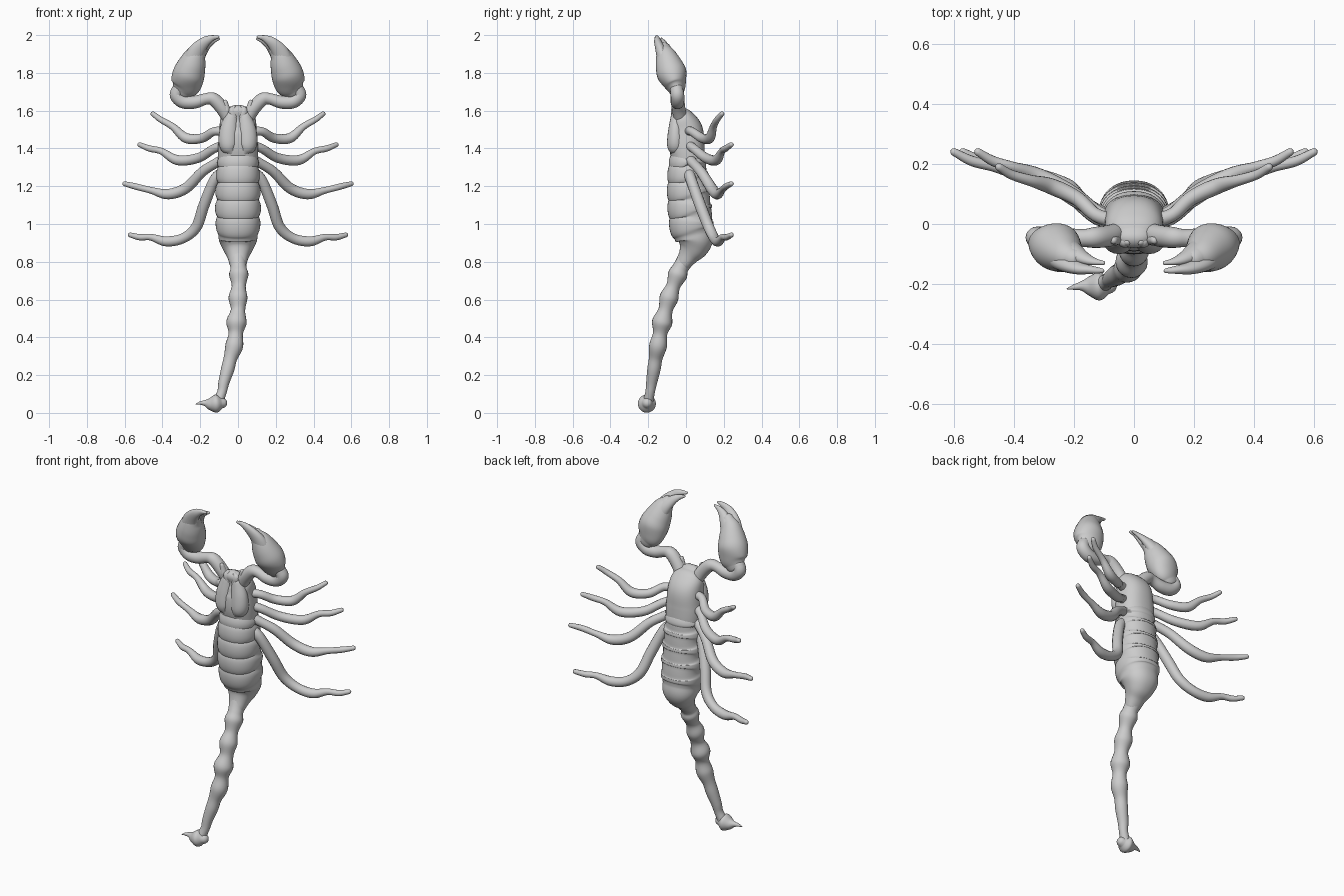
import bpy, bmesh, math
from mathutils import Vector

X, Y, Z = Vector((1, 0, 0)), Vector((0, 1, 0)), Vector((0, 0, 1))


def spline(keys, steps):
    """Catmull-Rom through n-dimensional keys."""
    k = [Vector(p) for p in keys]
    k = [k[0] * 2 - k[1]] + k + [k[-1] * 2 - k[-2]]
    out = []
    for i in range(1, len(k) - 2):
        a, b, c, d = k[i - 1:i + 3]
        for s in range(steps):
            t = s / steps
            out.append(0.5 * (b * 2 + (c - a) * t + (a * 2 - b * 5 + c * 4 - d) * t * t
                              + (b * 3 - a - c * 3 + d) * t ** 3))
    return out + [k[-2]]


def tube(name, keys, ref=X, mirror=False, sides=20, steps=6, power=2.0):
    """Organic limb: keys are (x, y, z, radius along ref, other radius)."""
    pts = spline([p if len(p) == 5 else (*p, p[3]) for p in keys], steps)
    pos = [Vector(p[:3]) for p in pts]
    rings = []
    for i, p in enumerate(pts):
        t = (pos[min(i + 1, len(pos) - 1)] - pos[max(i - 1, 0)]).normalized()
        ra, rb = max(p[3], .002), max(p[4], .002)
        dome = [(math.sin(a), math.cos(a)) for a in (0.45, 0.9, 1.3)]
        r = min(ra, rb)
        if i == 0:
            rings += [(pos[i] - t * r * s, t, ra * c, rb * c) for s, c in reversed(dome)]
        rings.append((pos[i], t, ra, rb))
        if i == len(pts) - 1:
            rings += [(pos[i] + t * r * s, t, ra * c, rb * c) for s, c in dome]
    bm = bmesh.new()
    loops = []
    for c, t, ra, rb in rings:
        u = (ref - t * ref.dot(t)).normalized()
        v = t.cross(u)
        loop = []
        for j in range(sides):
            a = 2 * math.pi * j / sides
            ca, sa = math.cos(a), math.sin(a)
            e = 2 / power
            loop.append(bm.verts.new(c + u * ra * math.copysign(abs(ca) ** e, ca)
                                     + v * rb * math.copysign(abs(sa) ** e, sa)))
        loops.append(loop)
    for l0, l1 in zip(loops, loops[1:]):
        for j in range(sides):
            n = (j + 1) % sides
            bm.faces.new((l0[j], l0[n], l1[n], l1[j]))
    bm.faces.new(loops[0][::-1])
    bm.faces.new(loops[-1])
    bmesh.ops.recalc_face_normals(bm, faces=bm.faces)
    for f in bm.faces:
        f.smooth = True
    me = bpy.data.meshes.new(name)
    bm.to_mesh(me)
    bm.free()
    ob = bpy.data.objects.new(name, me)
    bpy.context.collection.objects.link(ob)
    if mirror:
        ob.modifiers.new("Mirror", 'MIRROR').use_mirror_merge = False
    return ob


# Head and thorax
tube("thorax", [(0, -.045, 1.595, .06, .035), (0, -.02, 1.56, .092, .062), (0, .0, 1.50, .098, .088),
                (0, .003, 1.42, .105, .094), (0, .01, 1.36, .106, .09), (0, .015, 1.28, .10, .085)],
     sides=36, power=2.3)
# Twin shield lobes that leave the central groove
tube("shield_lobe", [(.035, -.05, 1.57, .035, .03), (.048, -.055, 1.49, .05, .04),
                     (.05, -.055, 1.42, .05, .045), (.035, -.05, 1.385, .03, .035)], mirror=True)
# Mouth pincers
tube("mouth_pincer", [(.025, -.05, 1.57, .028), (.03, -.058, 1.60, .022), (.022, -.06, 1.615, .012)],
     mirror=True)

# Ringed abdomen: valley / bulge keys for each plate
plates = [(1.345, .098, -.07, .10), (1.31, .102, -.08, .107), (1.22, .108, -.086, .118),
          (1.13, .111, -.085, .127), (1.04, .112, -.08, .138), (.945, .104, -.066, .142)]
keys = []
for (z, w, f, b), (z2, w2, f2, b2) in zip(plates, plates[1:]):
    keys.append((0, (f + b) / 2, z, w, (b - f) / 2))
    for k in (.3, .7):
        m = lambda p, q: p + (q - p) * k
        fr, bk = m(f, f2) - .014, m(b, b2) + .005
        keys.append((0, (fr + bk) / 2, m(z, z2), m(w, w2) + .009, (bk - fr) / 2))
keys += [(0, .038, .945, .104, .102), (0, .045, .91, .10, .096), (0, .035, .87, .08, .078),
         (0, .012, .83, .058, .054), (0, -.012, .79, .045, .04)]
tube("abdomen", keys, sides=40, steps=5, power=2.2)

# Beaded tail
tube("tail", [(0, .01, .83, .05), (0, -.012, .795, .044), (.003, -.03, .765, .043), (.004, -.045, .73, .051),
              (.004, -.068, .67, .037), (0, -.09, .61, .05), (0, -.108, .545, .038),
              (-.008, -.126, .48, .054), (-.012, -.137, .42, .038), (-.02, -.148, .355, .047),
              (-.04, -.16, .29, .036), (-.055, -.17, .23, .035), (-.075, -.182, .16, .029),
              (-.085, -.19, .11, .025), (-.105, -.2, .06, .028)])
# Venom bulb and hooked sting
tube("sting", [(-.085, -.205, .052, .028), (-.115, -.207, .049, .048), (-.148, -.207, .048, .033),
               (-.175, -.207, .052, .016), (-.2, -.211, .052, .009), (-.223, -.216, .046, .002)], ref=Z)

# Four pairs of legs
legs = {
    "front_leg": [(.06, .01, 1.49, .026), (.127, .03, 1.49, .023), (.19, .085, 1.455, .025),
                  (.275, .125, 1.455, .027), (.345, .145, 1.515, .019), (.41, .165, 1.553, .016),
                  (.45, .19, 1.583, .013)],
    "second_leg": [(.06, .01, 1.42, .028), (.125, .04, 1.40, .024), (.21, .105, 1.35, .026),
                   (.32, .16, 1.338, .027), (.405, .19, 1.385, .018), (.47, .21, 1.40, .017),
                   (.52, .24, 1.42, .013)],
    "third_leg": [(.06, .01, 1.35, .03), (.12, .04, 1.32, .026), (.19, .08, 1.275, .027),
                  (.275, .135, 1.19, .029), (.37, .165, 1.158, .028), (.46, .19, 1.178, .018),
                  (.54, .21, 1.198, .017), (.60, .24, 1.213, .013)],
    "hind_leg": [(.06, .01, 1.28, .03), (.12, .025, 1.24, .029), (.18, .075, 1.10, .03),
                 (.22, .12, .985, .029), (.29, .15, .925, .027), (.38, .17, .908, .027),
                 (.46, .195, .93, .018), (.52, .215, .93, .017), (.57, .24, .942, .013)],
}
for name, path in legs.items():
    tube(name, path, ref=Y, mirror=True, sides=14)

# Claw arms
tube("claw_arm", [(.05, -.03, 1.56, .035), (.085, -.04, 1.615, .036), (.13, -.045, 1.66, .035),
                  (.17, -.047, 1.662, .03), (.23, -.047, 1.645, .034), (.29, -.045, 1.648, .036),
                  (.325, -.045, 1.68, .036), (.315, -.05, 1.715, .034)], ref=Y, mirror=True)
tube("arm_knob", [(.06, -.05, 1.60, .022), (.068, -.055, 1.645, .013)], mirror=True, sides=12)
# Swollen claw palm
tube("claw_palm", [(.295, -.045, 1.70, .055, .035), (.276, -.055, 1.735, .08, .056),
                   (.262, -.073, 1.79, .085, .078), (.245, -.09, 1.84, .075, .072),
                   (.225, -.105, 1.89, .058, .055), (.2, -.115, 1.925, .038, .036)],
     mirror=True, sides=28)
# Fixed and movable fingers
tube("front_finger", [(.25, -.105, 1.84, .055, .045), (.222, -.13, 1.91, .045, .03),
                      (.18, -.148, 1.96, .03, .02), (.14, -.153, 1.983, .017, .013),
                      (.107, -.156, 1.99, .008)], mirror=True)
tube("rear_finger", [(.24, -.075, 1.84, .05, .045), (.21, -.092, 1.90, .042, .032),
                     (.17, -.113, 1.945, .027, .02), (.135, -.125, 1.968, .016, .012),
                     (.103, -.13, 1.98, .007)], mirror=True)
